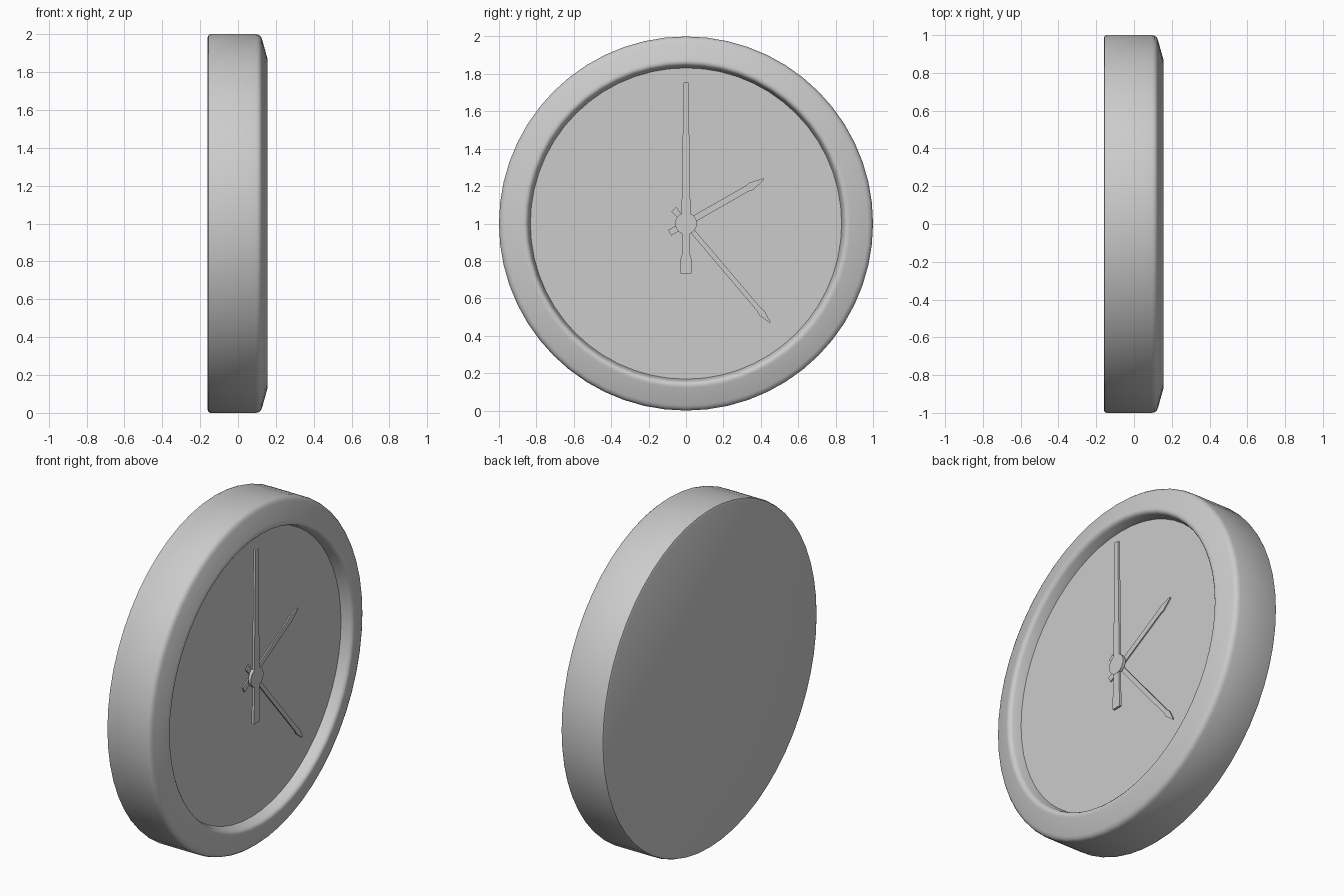
import bpy, bmesh, math

if "Cube" in bpy.data.objects:
    bpy.data.objects.remove(bpy.data.objects["Cube"])

SEG = 56
CZ = 1.0


def finish(name, bm, smooth=True):
    bmesh.ops.recalc_face_normals(bm, faces=bm.faces)
    mesh = bpy.data.meshes.new(name)
    bm.to_mesh(mesh)
    bm.free()
    ob = bpy.data.objects.new(name, mesh)
    bpy.context.collection.objects.link(ob)
    if smooth:
        bpy.ops.object.select_all(action='DESELECT')
        ob.select_set(True)
        bpy.context.view_layer.objects.active = ob
        bpy.ops.object.shade_smooth_by_angle(angle=math.radians(35))
    return ob


def lathe(name, profile, seg=SEG):
    """Spin (radius, x) points around the clock axis; cap open ends."""
    bm = bmesh.new()
    rings = []
    for r, x in profile:
        rings.append([bm.verts.new((x, r * math.cos(2 * math.pi * i / seg),
                                    CZ + r * math.sin(2 * math.pi * i / seg)))
                      for i in range(seg)])
    for a, b in zip(rings, rings[1:]):
        for i in range(seg):
            j = (i + 1) % seg
            bm.faces.new((a[i], a[j], b[j], b[i]))
    bm.faces.new(rings[0])
    bm.faces.new(rings[-1])
    return finish(name, bm)


def hand(name, half, angle, x0, x1):
    """Extrude a mirrored outline of (along, half width) points."""
    outline = half + [(u, -w) for u, w in reversed(half) if w > 0]
    c, s = math.cos(angle), math.sin(angle)
    bm = bmesh.new()
    lo, hi = [[bm.verts.new((x, u * c - w * s, CZ + u * s + w * c))
               for u, w in outline] for x in (x0, x1)]
    n = len(outline)
    for i in range(n):
        j = (i + 1) % n
        bm.faces.new((lo[i], lo[j], hi[j], hi[i]))
    bm.faces.new(lo)
    bm.faces.new(hi)
    return finish(name, bm, False)


# case with rounded bezel and recessed dial face
lathe("case", [(0.985, -0.16), (0.996, -0.155), (1.0, -0.145), (1.0, 0.095),
               (0.996, 0.11), (0.988, 0.12), (0.973, 0.127), (0.88, 0.153),
               (0.868, 0.156), (0.857, 0.154), (0.848, 0.147), (0.843, 0.137),
               (0.832, 0.09)])

# hour hand
hand("hour_hand", [(-0.10, 0.017), (0.05, 0.017), (0.38, 0.017), (0.40, 0.022),
                   (0.48, 0.004)], math.atan2(0.24, 0.42), 0.092, 0.099)

# minute hand
hand("minute_hand", [(-0.10, 0.018), (-0.03, 0.013), (0.60, 0.013), (0.63, 0.018),
                     (0.695, 0.003)], math.atan2(-0.53, 0.45), 0.101, 0.108)

# long hand at twelve with flared counterweight
hand("long_hand", [(-0.268, 0.029), (-0.19, 0.029), (-0.165, 0.022), (-0.05, 0.022),
                   (0.05, 0.024), (0.755, 0.013)], math.pi / 2, 0.11, 0.124)

# central spindle and hub cap
lathe("spindle", [(0.03, 0.085), (0.03, 0.112)], 24)
lathe("hub", [(0.058, 0.108), (0.058, 0.125)], 32)
